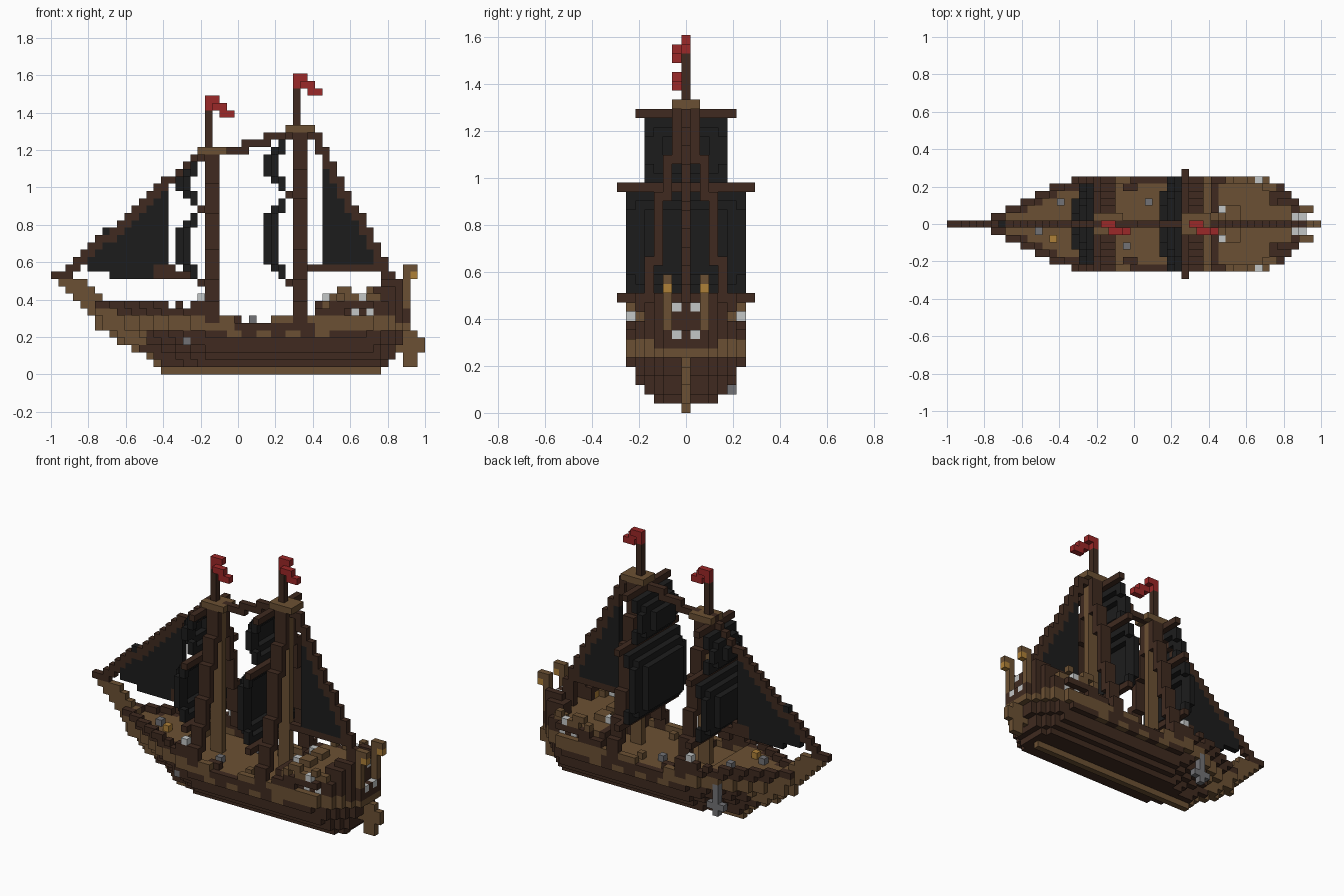
import bpy, bmesh

cube = bpy.data.objects.get("Cube")
if cube:
    bpy.data.objects.remove(cube)

V = 2 / 51  # block size; columns i run bow to stern, j across, k up
COLOURS = {
    "dark_wood": (0.05, 0.023, 0.014), "light_wood": (0.148, 0.081, 0.033),
    "black_cloth": (0.012, 0.012, 0.012), "red_cloth": (0.33, 0.021, 0.021),
    "gold": (0.43, 0.22, 0.04), "pale_grey": (0.55, 0.57, 0.57),
    "iron_grey": (0.17, 0.17, 0.18),
}
grid = {}     # block -> part
paint = {}    # part -> colour


def box(part, colour, i, j, k):
    """Fill a block range; each axis is a number or an inclusive pair."""
    span = [(a, a) if isinstance(a, int) else a for a in (i, j, k)]
    paint[part] = colour
    for x in range(span[0][0], span[0][1] + 1):
        for y in range(span[1][0], span[1][1] + 1):
            for z in range(span[2][0], span[2][1] + 1):
                grid[x, y, z] = part


def both(part, colour, i, j, k):
    """The same blocks on both sides of the ship."""
    j = (j, j) if isinstance(j, int) else j
    box(part, colour, i, j, k)
    box(part, colour, i, (-j[1], -j[0]), k)


def line(part, colour, a, b):
    """Stepped rope on the centre plane, connected face to face."""
    n = b[0] - a[0]
    last = a[1]
    for x in range(n + 1):
        z = round(a[1] + (b[1] - a[1]) * x / n)
        box(part, colour, a[0] + x, 0, (min(last, z), max(last, z)))
        last = z


# Hull outline
BOW = [14, 14, 13, 11, 9, 8, 6, 6, 5, 4, 4]
STERN = [45, 45, 46, 46, 47, 47, 48, 48, 48, 48, 47]
BILGE = [0, 3, 4, 5, 5, 6]
BOW_TAPER = [0, 1, 1, 1, 2, 2, 3, 3, 4, 4, 5, 5, 5, 6]
STERN_TAPER = [2, 3, 4, 5, 5, 6]


def half(i, k):
    k = min(k, 10)
    f, b = i - BOW[k], STERN[k] - i
    if f < 0 or b < 0:
        return -1
    return min(BOW_TAPER[min(f, 13)], STERN_TAPER[min(b, 5)], BILGE[min(k, 5)])


def rail(part, colour, i, k):
    """Outer ring of blocks of the hull outline at one column."""
    w = half(i, k)
    if w >= 0:
        inner = max(0, min(w, half(i - 1, k) + 1, half(i + 1, k) + 1))
        both(part, colour, i, (inner, w), k)


# Keel, hull planks and decks
box("keel", "light_wood", (15, 44), 0, 0)
for k in range(1, 7):
    for i in range(BOW[k], STERN[k] + 1):
        w = half(i, k)
        scallop = k == 5 and 22 <= i <= 37 and i % 4 < 2
        if k == 6 or scallop or (k >= 4 and i < 13):
            box("wale", "light_wood", i, (-w, w), k)
        else:
            box("hull", "dark_wood", i, (-w, w), k)
        if k == 6 and 25 <= i <= 35:
            both("hull", "dark_wood", i, w, k)
        if i <= BOW[k] + 1:
            box("stem", "light_wood", i, 0, k)
for i in range(6, 18):
    box("foredeck", "light_wood", i, (-half(i, 7), half(i, 7)), (7, 8))
for i in range(37, 48):
    box("quarterdeck", "light_wood", i, (-half(i, 7), half(i, 7)), 7)
    box("quarterdeck", "light_wood", i, (1 - half(i, 8), half(i, 8) - 1), (8, 9))

# Bulwarks, with the cabin side recessed under the stern rail
for i in range(5, 49):
    if not 25 <= i <= 29:
        rail("sheer_strake", "light_wood", i, 7)
    if i < 22:
        rail("bow_bulwark", "dark_wood", i, 8)
        if 6 <= i < 16 or i in (17, 19, 20):
            rail("bow_bulwark", "dark_wood", i, 9)
    if i > 35:
        both("cabin_side", "dark_wood", i, half(i, 8) - (39 < i < 44), 8)
    if i > 37:
        both("stern_bulwark", "dark_wood", i, half(i, 9), 9)
        if i > 43 or i % 3:
            rail("stern_rail", "light_wood", i, 10)
for i in (39, 40, 43):
    both("stern_rail", "light_wood", i, half(i, 9), 11)
both("stern_posts", "dark_wood", (44, 46), (3, 4), (9, 11))
both("stern_posts", "dark_wood", (45, 47), 3, (9, 12))
box("transom", "dark_wood", 47, (-3, 3), (7, 11))
box("stern_gallery", "dark_wood", 48, (-2, 2), (7, 8))

# Stern windows, side ports and lanterns
both("windows", "pale_grey", 48, 1, 8)
both("windows", "pale_grey", 47, 1, 11)
for i in (41, 43):
    both("windows", "pale_grey", i, half(i, 8) - 1, 8)
for i, j in ((20, 6), (42, 6), (37, 2)):
    both("windows", "pale_grey", i, j, 10)
both("lantern_posts", "light_wood", 48, 2, (9, 14))
both("lantern_posts", "light_wood", 49, 2, 14)
both("lanterns", "gold", 49, 2, 13)

# Rudder
box("rudder", "light_wood", (48, 49), 0, (1, 5))
box("rudder", "light_wood", 50, 0, (3, 4))
box("rudder", "light_wood", 47, 0, (3, 6))

# Stepped prow and bowsprit
for n in range(6):
    box("prow", "light_wood", (6 - n, 9 - n), 0, 7 + n)
box("prow", "light_wood", (6, 8), (-1, 1), 8)
box("bowsprit", "dark_wood", (0, 2), 0, 13)


def mast(i, top, pole, flare):
    """Mast with shrouds, top platform, pole and flag."""
    box("masts", "light_wood", (i, i + 1), 0, (6, top))
    low = 7
    for high, j in ((9, 6), (12, 5), (16, 4), (flare - 4, 3), (flare, 2), (top - 1, 1)):
        both("shrouds", "dark_wood", (i, i + 1), j, (low, high))
        low = high
    box("mast_tops", "light_wood", (i - 1, i + 2), (-1, 1), top)
    box("topmasts", "dark_wood", i, 0, (top + 1, pole))
    box("flags", "red_cloth", (i, i + 1), 0, pole)
    box("flags", "red_cloth", (i + 1, i + 2), -1, pole - 1)
    box("flags", "red_cloth", i, 0, pole - 1)
    box("flags", "red_cloth", (i + 2, i + 3), -1, pole - 2)


def sail(i, w, low, high):
    """Square sail bellying forward of its yard, deepest in the middle."""
    for k in range(low, high + 1):
        edge = min(k - low, high - k, 2)
        for j in range(w + 1):
            inset = 0 if j == w else 1 if j == w - 1 else 2
            depth = 1 + min(edge, max(inset, edge - 1))
            both("square_sails", "black_cloth", i - depth, j, k)


mast(21, 30, 37, 25)
mast(33, 33, 40, 27)
for i, levels in ((20, ((12, 6), (22, 6), (29, 4))), (32, ((12, 7), (24, 7), (32, 5)))):
    for k, w in levels:
        box("yards", "dark_wood", i, (-w, w), k)
sail(20, 5, 13, 21)
sail(20, 3, 23, 28)
sail(32, 6, 13, 23)
sail(32, 4, 25, 31)

# Fore-and-aft sails under their stays
for i in range(5, 16):
    box("jib", "black_cloth", i, 0, (14 if i < 8 else 13, round(13 + i * 17 / 21)))
for i in range(37, 45):
    box("spanker", "black_cloth", i, 0, (14, 33 - (i - 35) * 2))
line("stays", "dark_wood", (2, 14), (20, 30))
line("stays", "dark_wood", (35, 32), (45, 13))
line("stays", "dark_wood", (23, 30), (31, 32))
box("booms", "dark_wood", (14, 19), 0, 13)
box("booms", "dark_wood", (14, 16), 0, 14)
box("booms", "dark_wood", (35, 44), 0, 14)
box("boom_crutch", "dark_wood", (45, 46), 0, (9, 13))

# Anchor, hawse plate and deck fittings
box("anchor", "iron_grey", 16, 5, (2, 6))
box("anchor", "iron_grey", (15, 17), 5, 3)
box("hawse_plate", "iron_grey", 18, -5, 4)
for i, j, k in ((15, 3, 9), (27, 3, 7), (24, -3, 7), (12, -1, 9)):
    box("deck_fittings", "iron_grey", i, j, k)
box("brass_fittings", "gold", 14, -2, 9)
box("brass_fittings", "gold", 44, -4, 10)
both("deck_crates", "light_wood", (38, 39), (1, 2), 10)
both("deck_crates", "light_wood", 30, 4, 7)
both("pin_rails", "dark_wood", (24, 25), 5, 7)
both("pin_rails", "dark_wood", 36, (2, 5), (7, 9))

# Materials
mats = {}
for name, rgb in COLOURS.items():
    m = mats[name] = bpy.data.materials.new(name)
    m.use_nodes = True
    m.diffuse_color = (*rgb, 1)
    m.node_tree.nodes["Principled BSDF"].inputs["Base Color"].default_value = (*rgb, 1)

# Mesh every part from the exposed sides of its blocks
for part, colour in paint.items():
    bm = bmesh.new()
    corners = {}
    for cell in [c for c, owner in grid.items() if owner == part]:
        for axis in range(3):
            u, v = (axis + 1) % 3, (axis + 2) % 3
            for side in (0, 1):
                beside = list(cell)
                beside[axis] += 2 * side - 1
                if tuple(beside) in grid:
                    continue
                loop = []
                for du, dv in ((0, 0), (1, 0), (1, 1), (0, 1)):
                    p = list(cell)
                    p[axis] += side
                    p[u] += du
                    p[v] += dv
                    if tuple(p) not in corners:
                        corners[tuple(p)] = bm.verts.new((p[0] * V - 1, (p[1] - 0.5) * V, p[2] * V))
                    loop.append(corners[tuple(p)])
                bm.faces.new(loop if side else loop[::-1])
    mesh = bpy.data.meshes.new(part)
    bm.to_mesh(mesh)
    bm.free()
    mesh.materials.append(mats[colour])
    bpy.context.scene.collection.objects.link(bpy.data.objects.new(part, mesh))
